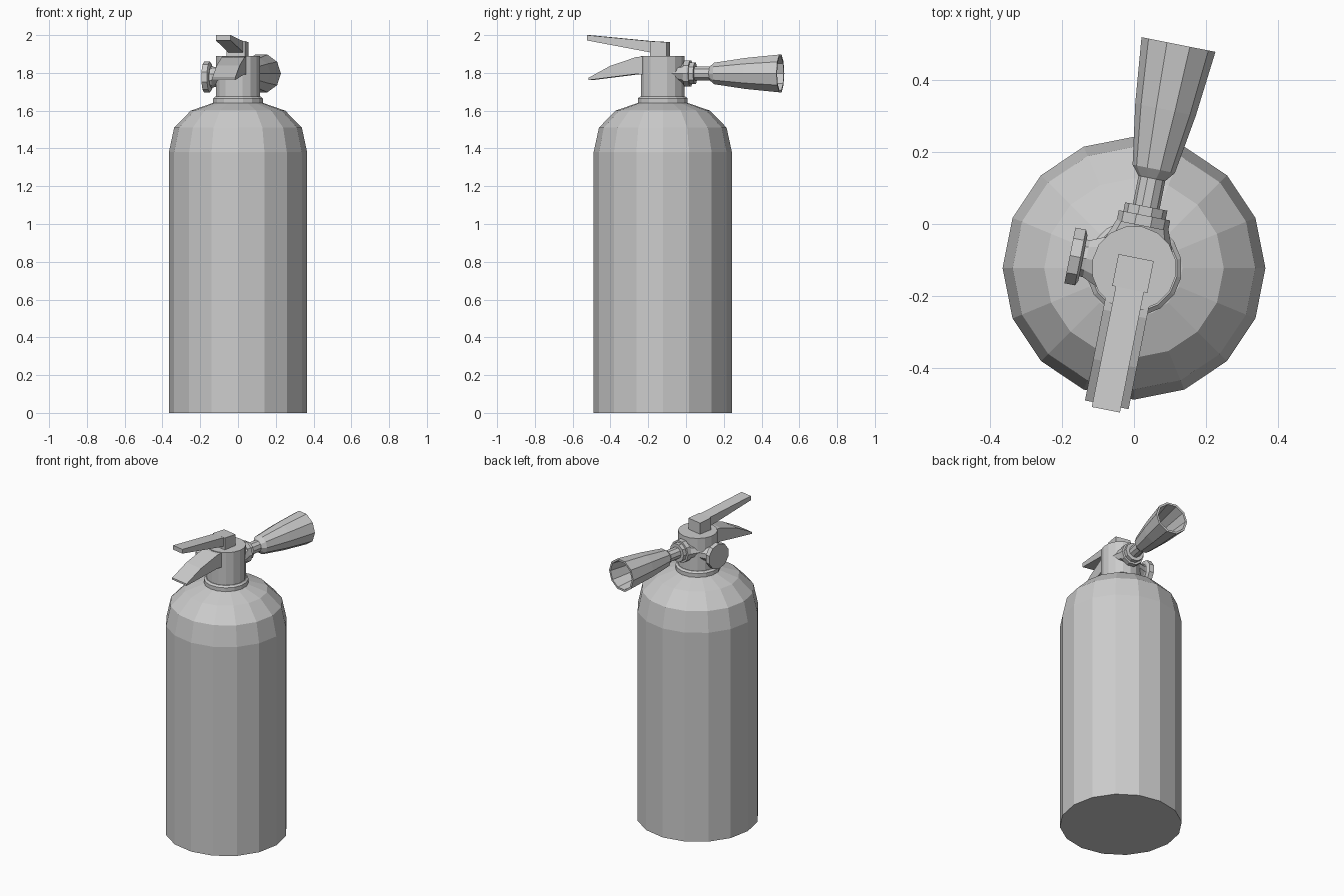
import bpy, bmesh
from math import sin, cos, pi, radians
from mathutils import Matrix

if "Cube" in bpy.data.objects:
    bpy.data.objects.remove(bpy.data.objects["Cube"])

BASE = Matrix.Translation((0, -0.123, 0))
HEAD = BASE @ Matrix.Rotation(radians(-11.25), 4, 'Z')   # valve group is turned


def finish(name, bm, mat):
    bmesh.ops.recalc_face_normals(bm, faces=bm.faces)
    bm.transform(mat)
    me = bpy.data.meshes.new(name)
    bm.to_mesh(me)
    bm.free()
    ob = bpy.data.objects.new(name, me)
    bpy.context.collection.objects.link(ob)
    return ob


def lathe(name, profile, n, mat, phase=0.0):
    """Loft n-gon rings; each entry is (radius, height) or (rx, height, ry)."""
    bm = bmesh.new()
    rings = []
    for rx, h, *rest in profile:
        ry = rest[0] if rest else rx
        rings.append([bm.verts.new((rx * cos(2 * pi * (i + phase) / n),
                                    ry * sin(2 * pi * (i + phase) / n), h)) for i in range(n)])
    for a, b in zip(rings, rings[1:]):
        for i in range(n):
            j = (i + 1) % n
            bm.faces.new((a[i], a[j], b[j], b[i]))
    bm.faces.new(rings[0])
    bm.faces.new(rings[-1])
    return finish(name, bm, mat)


def plate(name, outline, half, mat):
    """Extrude a side outline (y, z) to both sides of x = 0."""
    bm = bmesh.new()
    f = bm.faces.new([bm.verts.new((-half, y, z)) for y, z in outline])
    ext = bmesh.ops.extrude_face_region(bm, geom=[f])['geom']
    bmesh.ops.translate(bm, vec=(2 * half, 0, 0),
                        verts=[v for v in ext if isinstance(v, bmesh.types.BMVert)])
    return finish(name, bm, mat)


# tank with domed shoulder
lathe("tank", [(0.366, 0), (0.366, 1.38), (0.338, 1.51), (0.25, 1.60), (0.135, 1.64)], 16, BASE)

# neck collar and valve head
lathe("collar", [(0.134, 1.63), (0.134, 1.665), (0.122, 1.675)], 16, HEAD)
lathe("valve_head", [(0.118, 1.66), (0.118, 1.89)], 16, HEAD)

# outlet, hose stem and hollow horn, all pointing to the back
out = HEAD @ Matrix.Translation((0, 0, 1.797)) @ Matrix.Rotation(-pi / 2, 4, 'X')
lathe("outlet_boss", [(0.098, 0.06, 0.04), (0.073, 0.125, 0.06)], 10, out)
lathe("outlet_flange", [(0.073, 0.12), (0.073, 0.15), (0.06, 0.15), (0.06, 0.175)], 10, out)
lathe("hose_stem", [(0.038, 0.16), (0.038, 0.28)], 10, out)
lathe("horn", [(0.038, 0.255), (0.06, 0.282), (0.086, 0.45), (0.105, 0.635),
               (0.092, 0.635), (0.074, 0.45), (0.04, 0.30)], 10, out)

# round gauge on the left
side = HEAD @ Matrix.Translation((0, 0, 1.778)) @ Matrix.Rotation(-pi / 2, 4, 'Y')
lathe("gauge_boss", [(0.04, 0.06, 0.09), (0.055, 0.135, 0.055), (0.055, 0.16)], 10, side)
lathe("gauge", [(0.068, 0.145), (0.083, 0.152), (0.083, 0.182)], 10, side)

# lever block, upper lever and carrying handle, pointing to the front
plate("lever_block", [(-0.06, 1.88), (0.03, 1.88), (0.03, 1.963), (-0.06, 1.968)], 0.05, HEAD)
plate("upper_lever", [(-0.03, 1.903), (-0.03, 1.965), (-0.402, 2.0), (-0.402, 1.972)], 0.04, HEAD)
plate("lower_handle", [(-0.08, 1.79), (-0.08, 1.888), (-0.13, 1.884), (-0.27, 1.838),
                       (-0.388, 1.774), (-0.388, 1.762), (-0.13, 1.794)], 0.062, HEAD)
